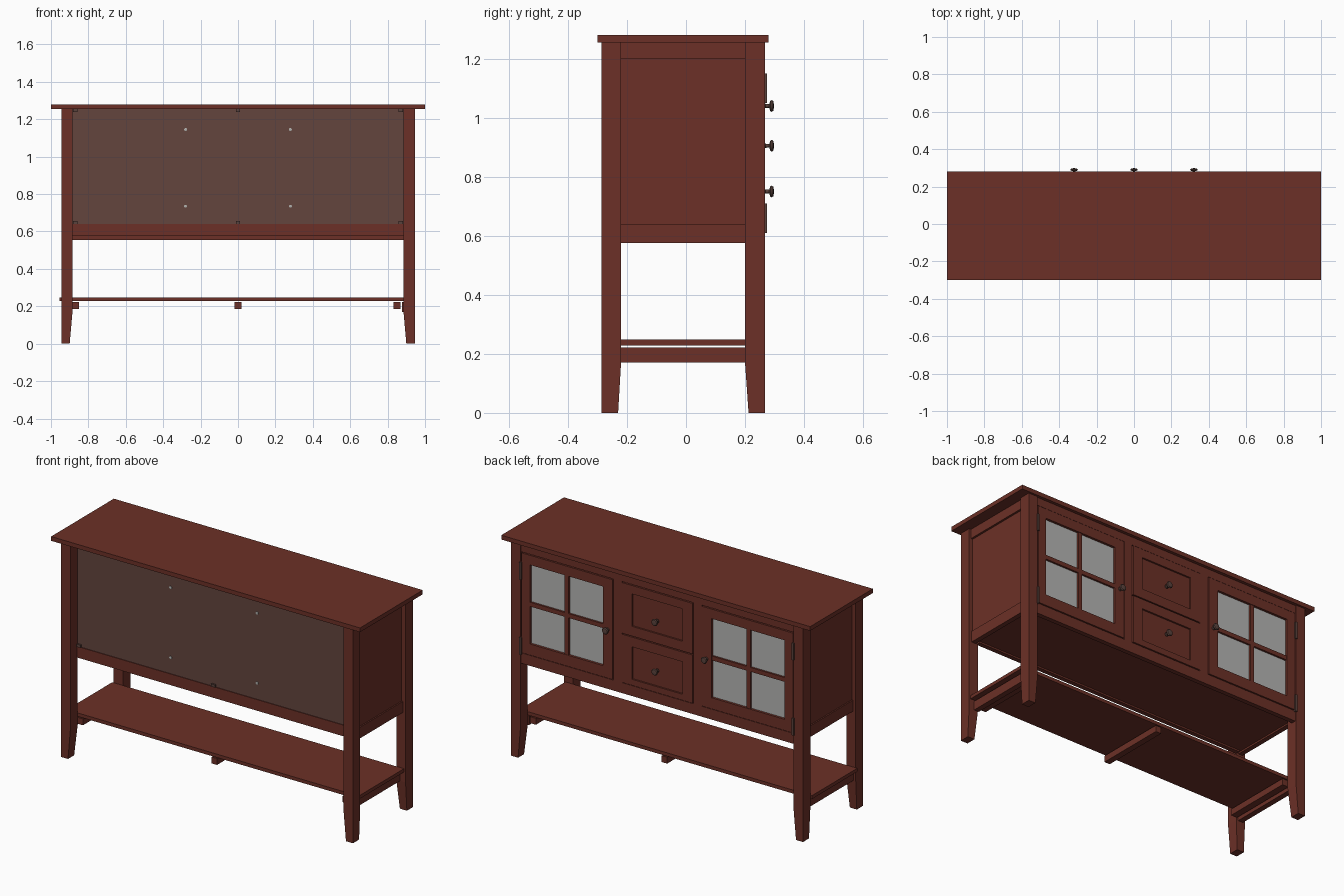
import bpy, bmesh
from math import pi
from mathutils import Vector

cube = bpy.data.objects.get("Cube")
if cube:
    bpy.data.objects.remove(cube, do_unlink=True)


def material(name, rgb):
    m = bpy.data.materials.new(name)
    m.use_nodes = True
    m.diffuse_color = (*rgb, 1)
    m.node_tree.nodes["Principled BSDF"].inputs["Base Color"].default_value = (*rgb, 1)
    return m


WOOD = material("reddish brown wood", (0.15, 0.03, 0.02))
BACKING = material("grey brown board", (0.125, 0.06, 0.048))
GLASS = material("grey glass", (0.46, 0.46, 0.45))
KNOB = material("dark bronze", (0.10, 0.055, 0.045))
METAL = material("pale metal", (0.45, 0.45, 0.43))


def make(name, bm, mat):
    bmesh.ops.recalc_face_normals(bm, faces=bm.faces)
    me = bpy.data.meshes.new(name)
    bm.to_mesh(me)
    bm.free()
    me.materials.append(mat)
    ob = bpy.data.objects.new(name, me)
    bpy.context.collection.objects.link(ob)
    return ob


def add_box(bm, x, y, z):
    verts = bmesh.ops.create_cube(bm, size=1)["verts"]
    for v in verts:
        v.co = Vector([(a + b) / 2 + c * (b - a) for (a, b), c in zip((x, y, z), v.co)])
    return verts


def box(name, x, y, z, mat=WOOD):
    bm = bmesh.new()
    add_box(bm, x, y, z)
    return make(name, bm, mat)


def span(s, a, b):
    """Range from a to b, mirrored when s is -1."""
    return tuple(sorted((s * a, s * b)))


def frame(name, x, z, hole_x, hole_z, y, bars=()):
    """Four rails around an opening, plus any glazing bars."""
    bm = bmesh.new()
    add_box(bm, (x[0], hole_x[0]), y, z)
    add_box(bm, (hole_x[1], x[1]), y, z)
    add_box(bm, hole_x, y, (z[0], hole_z[0]))
    add_box(bm, hole_x, y, (hole_z[1], z[1]))
    for bx, bz in bars:
        add_box(bm, bx, (y[0], y[1] - 0.003), bz)
    return make(name, bm, WOOD)


def lathe(name, profile, centre, mat):
    """Spin a (radius, depth) profile around the y axis."""
    bm = bmesh.new()
    verts = [bm.verts.new((r, d, 0)) for r, d in profile]
    edges = [bm.edges.new(p) for p in zip(verts, verts[1:])]
    bmesh.ops.spin(bm, geom=verts + edges, cent=(0, 0, 0), axis=(0, 1, 0),
                   angle=2 * pi, steps=20)
    bmesh.ops.remove_doubles(bm, verts=bm.verts, dist=0.0002)
    ob = make(name, bm, mat)
    ob.location = centre
    bpy.ops.object.select_all(action="DESELECT")
    ob.select_set(True)
    bpy.context.view_layer.objects.active = ob
    bpy.ops.object.shade_smooth_by_angle()


# Top board
box("top_board", (-1, 1), (-0.3, 0.28), (1.255, 1.28))

# Legs: square posts whose inner faces taper to the feet
for s, side in ((-1, "right"), (1, "left")):
    for y, foot, place in (((-0.287, -0.22), (-0.287, -0.23), "front"),
                           ((0.2, 0.268), (0.212, 0.268), "back")):
        bm = bmesh.new()
        add_box(bm, span(s, 0.885, 0.945), y, (0.17, 1.255))
        for v in add_box(bm, span(s, 0.885, 0.945), y, (0, 0.17)):
            if v.co.z < 0.01:
                v.co.y = foot[0] if v.co.y < sum(y) / 2 else foot[1]
                if abs(v.co.x) < 0.9:
                    v.co.x = s * 0.9
        make(f"{place}_{side}_leg", bm, WOOD)

    # Cabinet ends
    box(f"{side}_end_panel", span(s, 0.9, 0.92), (-0.22, 0.2), (0.6, 1.22))
    box(f"{side}_end_top_rail", span(s, 0.9, 0.932), (-0.22, 0.2), (1.2, 1.255))
    box(f"{side}_end_bottom_rail", span(s, 0.9, 0.928), (-0.22, 0.2), (0.575, 0.64))

# Carcass
box("cabinet_floor", (-0.905, 0.905), (-0.222, 0.25), (0.585, 0.605))
box("backing_board", (-0.89, 0.89), (-0.222, -0.21), (0.64, 1.255), BACKING)
box("backing_rail", (-0.89, 0.89), (-0.226, -0.2), (0.575, 0.64))
box("inner_board", (-0.89, 0.89), (0.22, 0.242), (0.6, 1.255))
box("upper_rail", (-0.886, 0.886), (0.235, 0.262), (1.208, 1.255))
box("lower_rail", (-0.886, 0.886), (0.235, 0.262), (0.555, 0.616))

# Fixings on the backing board
for x in (-0.87, 0, 0.87):
    for z in (0.648, 1.247):
        box("board_clip", (x - 0.012, x + 0.012), (-0.232, -0.22), (z - 0.008, z + 0.008), KNOB)
for x in (-0.28, 0.28):
    for z in (0.735, 1.145):
        lathe("board_screw", [(0, -0.006), (0.008, -0.004), (0.008, 0)], (x, -0.222, z), METAL)

KNOB_PROFILE = [(0.011, 0), (0.007, 0.004), (0.006, 0.017), (0.018, 0.021),
                (0.02, 0.026), (0.016, 0.031), (0, 0.034)]

# Glazed doors, with hinges, knobs and dividing stiles
for s, side in ((-1, "right"), (1, "left")):
    hole_x, hole_z = span(s, 0.352, 0.825), (0.685, 1.148)
    frame(f"{side}_door", span(s, 0.29, 0.879), (0.62, 1.204), hole_x, hole_z, (0.24, 0.266),
          [(span(s, 0.576, 0.601), hole_z), (hole_x, (0.903, 0.928))])
    box(f"{side}_door_glass", hole_x, (0.244, 0.252), hole_z, GLASS)
    box(f"{side}_stile", span(s, 0.232, 0.286), (0.235, 0.262), (0.61, 1.21))
    for z in (0.61, 1.05):
        box(f"{side}_hinge", span(s, 0.877, 0.889), (0.255, 0.275), (z, z + 0.1), KNOB)
    lathe(f"{side}_door_knob", KNOB_PROFILE, (s * 0.32, 0.265, 0.905), KNOB)

# Drawers with sunken fields
for name, z, field, knob_z in (("lower", (0.62, 0.902), (0.655, 0.845), 0.75),
                               ("upper", (0.908, 1.204), (0.965, 1.155), 1.04)):
    frame(f"{name}_drawer", (-0.228, 0.228), z, (-0.165, 0.165), field, (0.24, 0.266))
    box(f"{name}_drawer_field", (-0.165, 0.165), (0.24, 0.256), field)
    lathe(f"{name}_drawer_knob", KNOB_PROFILE, (0, 0.265, knob_z), KNOB)

# Shelf with its bearers and end stretchers
box("shelf", (-0.955, 0.935), (-0.22, 0.2), (0.228, 0.248))
for name, x, z in (("right_bearer", (-0.89, -0.85), 0.185),
                   ("middle_bearer", (-0.018, 0.018), 0.185),
                   ("left_bearer", (0.832, 0.87), 0.185),
                   ("right_stretcher", (-0.93, -0.898), 0.17),
                   ("left_stretcher", (0.878, 0.91), 0.17)):
    box(name, x, (-0.22, 0.2), (z, 0.222))
